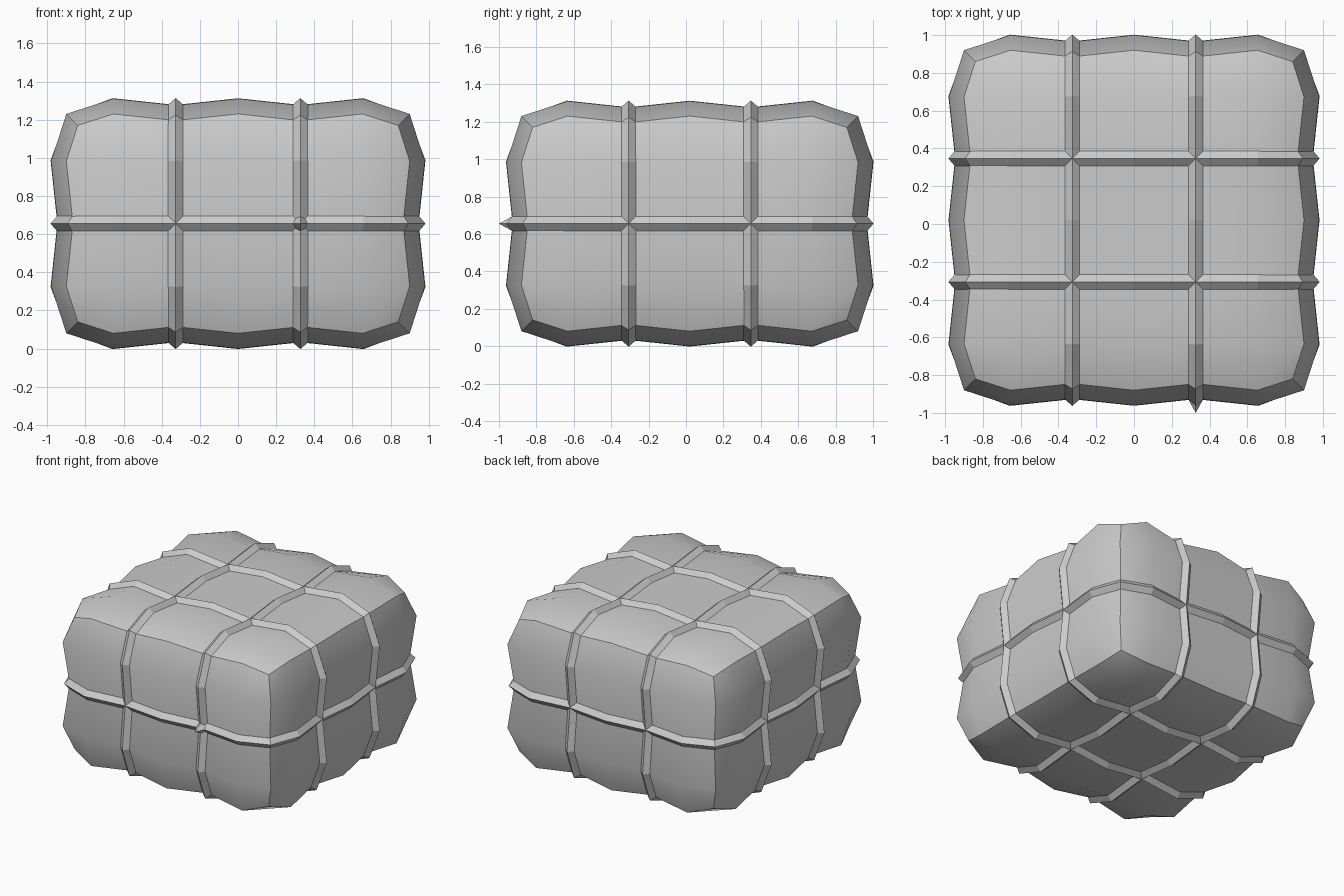
import bpy, bmesh, math
from mathutils import Vector

cube = bpy.data.objects.get("Cube")
if cube:
    bpy.data.objects.remove(cube)

CENTRE = Vector((0, 0.02, 0.655))
HALF = (0.98, 0.98, 0.655)      # half size of the bale
STEPS = (6, 6, 4)               # two steps per cushion cell
SEAM, EDGE, CORNER = 0.035, 0.08, 0.14
ROPE_WIDTH, ROPE_HEIGHT = 0.05, 0.037

grey = bpy.data.materials.new("grey_cloth")
grey.use_nodes = True
colour = (0.6, 0.6, 0.6, 1)
grey.diffuse_color = colour
grey.node_tree.nodes["Principled BSDF"].inputs["Base Color"].default_value = colour


def make_object(name, bm):
    bmesh.ops.recalc_face_normals(bm, faces=bm.faces)
    mesh = bpy.data.meshes.new(name)
    bm.to_mesh(mesh)
    bm.free()
    mesh.materials.append(grey)
    obj = bpy.data.objects.new(name, mesh)
    bpy.context.collection.objects.link(obj)
    return obj


def is_end(index, axis):
    return index in (0, STEPS[axis])


def puffed(idx):
    """Surface point of the bale: cells bulge, seams and edges pull in."""
    point = Vector()
    for a in range(3):
        t = 2 * idx[a] / STEPS[a] - 1
        drop = 0
        if is_end(idx[a], a):
            for b in range(3):
                if b != a:
                    if is_end(idx[b], b):
                        drop += EDGE
                    elif idx[b] % 2 == 0:
                        drop += SEAM
        point[a] = t * (HALF[a] - min(drop, CORNER))
    return CENTRE + point


# Puffed bale body, one grid per side
bm = bmesh.new()
for axis in range(3):
    u, v = (axis + 1) % 3, (axis + 2) % 3
    for end in (0, STEPS[axis]):
        for i in range(STEPS[u]):
            for j in range(STEPS[v]):
                corners = []
                for du, dv in ((0, 0), (1, 0), (1, 1), (0, 1)):
                    idx = [0, 0, 0]
                    idx[axis], idx[u], idx[v] = end, i + du, j + dv
                    corners.append(bm.verts.new(puffed(idx)))
                bm.faces.new(corners)
bmesh.ops.remove_doubles(bm, verts=bm.verts, dist=0.001)
body = make_object("bale_body", bm)
bpy.context.view_layer.objects.active = body
body.select_set(True)
bpy.ops.object.shade_smooth_by_angle(angle=math.radians(30))
body.select_set(False)


def rope(name, axis, level):
    """Three-sided rope laid round the bale along one seam."""
    u, v = (axis + 1) % 3, (axis + 2) % 3
    nu, nv = STEPS[u], STEPS[v]
    ring = [(i, 0) for i in range(nu)] + [(nu, j) for j in range(nv)]
    ring += [(i, nv) for i in range(nu, 0, -1)] + [(0, j) for j in range(nv, 0, -1)]
    path = []
    for i, j in ring:
        idx = [0, 0, 0]
        idx[axis], idx[u], idx[v] = level, i, j
        path.append(puffed(idx))
    side = Vector()
    side[axis] = 1
    bm = bmesh.new()
    sections = []
    for k, p in enumerate(path):
        before = (p - path[k - 1]).normalized()
        after = (path[(k + 1) % len(path)] - p).normalized()
        out = (before + after).normalized().cross(side)
        out /= max(0.7, out.dot(after.cross(side)))
        sections.append([bm.verts.new(q) for q in (
            p - side * ROPE_WIDTH - out * 0.005,
            p + out * ROPE_HEIGHT,
            p + side * ROPE_WIDTH - out * 0.005)])
    for k, now in enumerate(sections):
        nxt = sections[(k + 1) % len(sections)]
        for s in range(3):
            t = (s + 1) % 3
            bm.faces.new((now[s], now[t], nxt[t], nxt[s]))
    make_object(name, bm)


# Ropes: two each way over the top, one round the waist
for label, axis, level in (("left_rope", 0, 4), ("right_rope", 0, 2),
                           ("front_rope", 1, 2), ("back_rope", 1, 4),
                           ("waist_rope", 2, 2)):
    rope(label, axis, level)

# Small pointed knot where two ropes cross on the front
bm = bmesh.new()
bmesh.ops.create_cone(bm, cap_ends=True, segments=4, radius1=0.055,
                      radius2=0, depth=0.1)
knot = make_object("front_knot", bm)
knot.rotation_euler = (math.radians(90), 0, 0)
knot.location = puffed((4, 0, 2))
knot.location.y = -0.95
